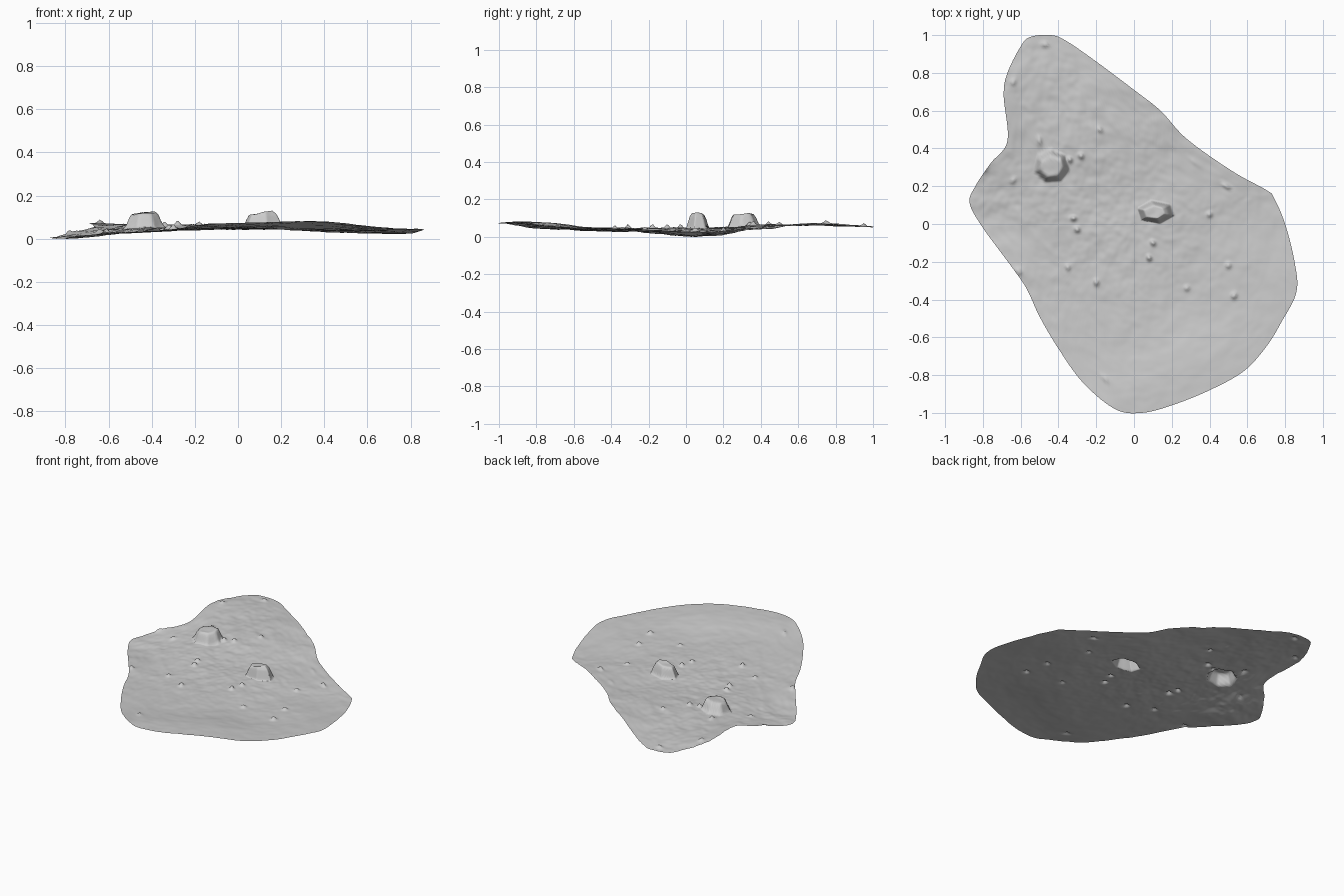
import bpy
import bmesh
from math import exp, cos, sin, pi
from mathutils import Vector, noise

cube = bpy.data.objects.get("Cube")
if cube:
    bpy.data.objects.remove(cube, do_unlink=True)

# Ground outline, in hundredths, counter-clockwise
OUTLINE = [(4, -100), (20, -96), (40, -88), (58, -78), (70, -65), (78, -52), (86, -36),
           (85, -20), (80, 0), (74, 14), (70, 18), (52, 28), (28, 45), (14, 60), (0, 71),
           (-20, 86), (-36, 97), (-44, 100), (-55, 99), (-60, 94), (-67, 80), (-69, 68),
           (-67, 44), (-76, 32), (-84, 20), (-87, 11), (-80, -2), (-66, -21), (-57, -34),
           (-50, -49), (-40, -66), (-27, -84), (-10, -98)]

# Broad relief: x, y in hundredths, height in thousandths
RELIEF = [(-87, 11, 6), (-68, 70, 85), (-45, 100, 62), (4, -100, 82), (35, -90, 96),
          (70, -68, 62), (86, -35, 54), (75, 10, 28), (45, 33, 50), (0, 73, 74),
          (-40, -65, 50), (-60, -30, 32), (-65, 43, 62), (0, 0, 56), (50, -30, 45),
          (0, -50, 58), (-30, 10, 58), (-30, 60, 76)]

# Small sharp stones, in hundredths
PEBBLES = [(-64, 75), (-47, 95), (-50, 44), (-64, 23), (-34, 34), (-28, 36), (-18, 50),
           (-32, 3), (-30, -3), (-35, -23), (-61, -25), (-20, -31), (-79, 29), (10, -10),
           (8, -18), (28, -34), (32, 33), (49, 20), (40, 5), (50, -22), (53, -38), (-15, -82)]


def smooth_loop(points, steps):
    """Closed Catmull-Rom curve through the points."""
    pts = [Vector(p) / 100 for p in points]
    loop = []
    for i in range(len(pts)):
        a, b, c, d = (pts[(i + k - 1) % len(pts)] for k in range(4))
        for s in range(steps):
            t = s / steps
            loop.append(b + t / 2 * ((c - a) + t * (2 * a - 5 * b + 4 * c - d)
                                     + t * t * (3 * b - a - 3 * c + d)))
    return loop


def boulder(x, y, cx, cy, rx, ry, top, tilt, sides, turn):
    """Height of a faceted boulder with steep sides; negative outside it."""
    u, v = (x - cx) / rx, (y - cy) / ry
    reach = max(u * cos(turn + 2 * pi * k / sides) + v * sin(turn + 2 * pi * k / sides)
                for k in range(sides))
    wall = (1 - reach) * 0.2
    return min(wall, top + tilt * u, 0.5 * wall + 0.03)


def height(x, y):
    # Broad relief blended from the nearby points
    total = weight = 0
    for px, py, pz in RELIEF:
        d2 = (x - px / 100) ** 2 + (y - py / 100) ** 2
        w = exp(-d2 / 0.06) + 0.001 / (d2 + 0.01)
        total += w * pz / 1000
        weight += w
    z = total / weight
    # Rough soil, calmer toward the front left
    rough = 0.4 + 0.6 / (1 + exp(4 * (x - y - 0.35)))
    for scale, amount in ((5, 0.006), (13, 0.005), (30, 0.0025)):
        z += rough * amount * noise.noise(Vector((x, y, 0.3)) * scale)
    # Pebbles
    for i, (px, py) in enumerate(PEBBLES):
        d2 = (x - px / 100) ** 2 + (y - py / 100) ** 2
        if d2 < 0.004:
            z += (0.016 + 0.004 * (i % 3)) * exp(-d2 / 0.00018)
    # Two boulders standing in the ground
    z += max(0, boulder(x, y, -0.435, 0.305, 0.086, 0.08, 0.066, 0.004, 7, 0.3))
    z += max(0, boulder(x, y, 0.115, 0.063, 0.088, 0.054, 0.075, 0.014, 6, 0.2))
    return z


# Ground sheet: rings of the outline shrinking to the middle
RINGS = 100
loop = smooth_loop(OUTLINE, 9)
bm = bmesh.new()
centre = bm.verts.new((0, 0, height(0, 0)))
previous = None
for r in range(1, RINGS + 1):
    ring = []
    for p in loop:
        q = p * r / RINGS
        ring.append(bm.verts.new((q.x, q.y, height(q.x, q.y))))
    for i in range(len(loop)):
        j = (i + 1) % len(loop)
        if previous:
            bm.faces.new((previous[i], ring[i], ring[j], previous[j]))
        else:
            bm.faces.new((centre, ring[i], ring[j]))
    previous = ring

# Rest the lowest point on the floor
lowest = min(v.co.z for v in bm.verts)
for v in bm.verts:
    v.co.z -= lowest
for f in bm.faces:
    f.smooth = True

mesh = bpy.data.meshes.new("rocky_ground")
bm.to_mesh(mesh)
bm.free()
ground = bpy.data.objects.new("rocky_ground", mesh)
bpy.context.collection.objects.link(ground)

# Stone grey
grey = bpy.data.materials.new("stone_grey")
grey.use_nodes = True
colour = (0.6, 0.6, 0.6, 1)
grey.diffuse_color = colour
grey.node_tree.nodes["Principled BSDF"].inputs["Base Color"].default_value = colour
mesh.materials.append(grey)
